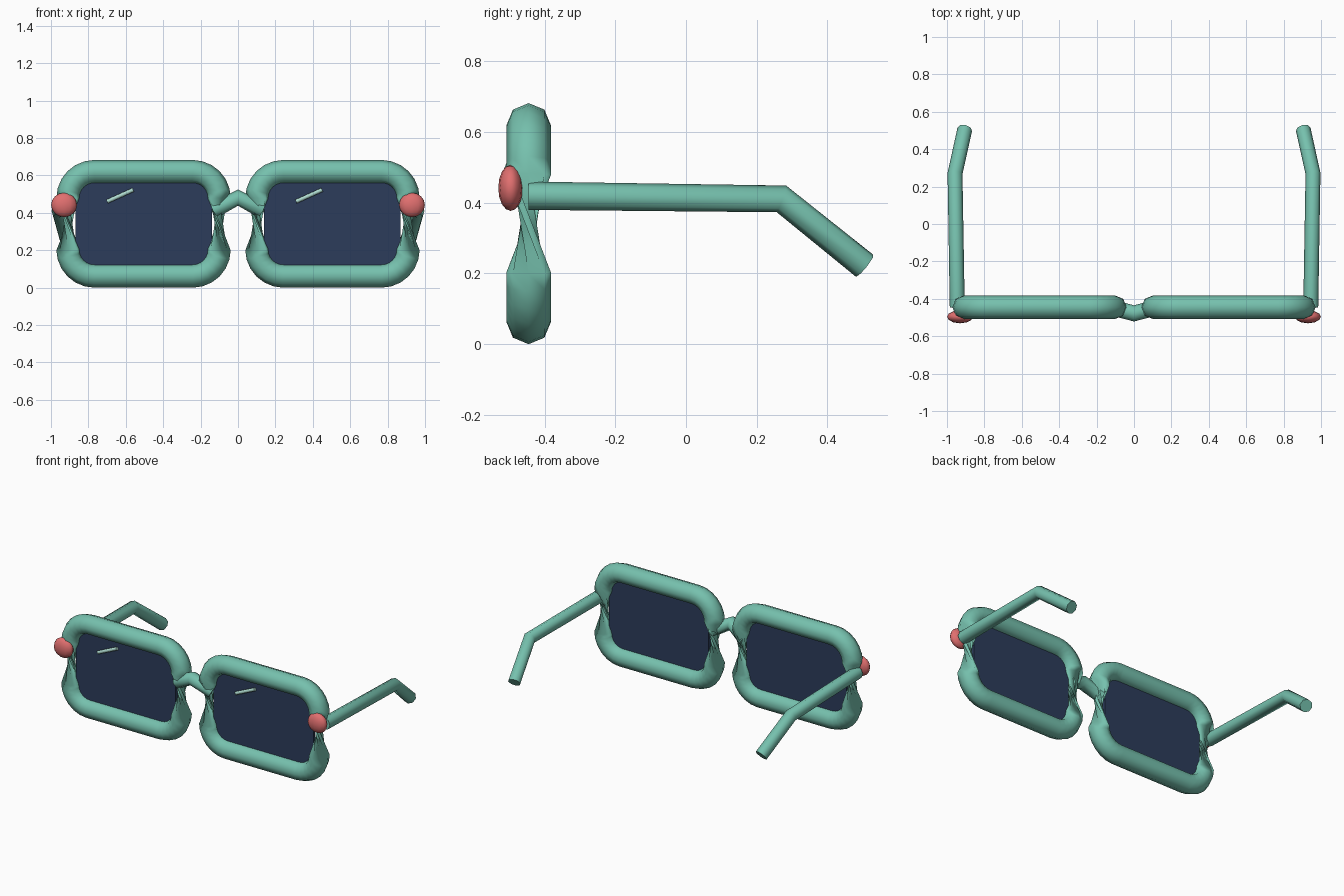
import bpy, bmesh
from math import cos, sin, pi, radians
from mathutils import Vector, Matrix

if "Cube" in bpy.data.objects:
    bpy.data.objects.remove(bpy.data.objects["Cube"])


def material(name, rgb):
    m = bpy.data.materials.new(name)
    m.diffuse_color = (*rgb, 1)
    m.use_nodes = True
    m.node_tree.nodes["Principled BSDF"].inputs["Base Color"].default_value = m.diffuse_color
    return m


GREEN = material("frame_green", (0.18, 0.53, 0.42))
NAVY = material("lens_navy", (0.025, 0.045, 0.105))
CORAL = material("hinge_coral", (0.75, 0.16, 0.16))
PALE = material("glint_pale", (0.42, 0.70, 0.62))


def finish(name, bm, mat, angle=55):
    bmesh.ops.recalc_face_normals(bm, faces=bm.faces)
    me = bpy.data.meshes.new(name)
    bm.to_mesh(me)
    bm.free()
    for p in me.polygons:
        p.use_smooth = True
    me.set_sharp_from_angle(angle=radians(angle))
    me.materials.append(mat)
    ob = bpy.data.objects.new(name, me)
    bpy.context.collection.objects.link(ob)
    return ob


def tube(name, pts, r, mat, cyclic=False, sides=8):
    """Sweep a round section along pts with z-up framing."""
    pts = [Vector(p) for p in pts]
    n = len(pts)
    bm = bmesh.new()
    rings = []
    for i, p in enumerate(pts):
        before = pts[i - 1] if (cyclic or i > 0) else None
        after = pts[(i + 1) % n] if (cyclic or i < n - 1) else None
        t = Vector()
        if before is not None:
            t += (p - before).normalized()
        if after is not None:
            t += (after - p).normalized()
        t.normalize()
        side = t.cross(Vector((0, 0, 1))).normalized()
        up = side.cross(t)
        rings.append([bm.verts.new(p + r * (side * cos(a) + up * sin(a)))
                      for a in (2 * pi * k / sides for k in range(sides))])
    for i in range(n if cyclic else n - 1):
        a, b = rings[i], rings[(i + 1) % n]
        for k in range(sides):
            j = (k + 1) % sides
            bm.faces.new((a[k], a[j], b[j], b[k]))
    if not cyclic:
        bm.faces.new(rings[0])
        bm.faces.new(rings[-1])
    return finish(name, bm, mat, 180 if cyclic else 55)


def rounded_rect(cx, y, cz, hx, hz, r, seg=6):
    pts = []
    for q, (sx, sz) in enumerate(((1, 1), (-1, 1), (-1, -1), (1, -1))):
        for k in range(seg + 1):
            a = (q + k / seg) * pi / 2
            pts.append((cx + sx * (hx - r) + r * cos(a), y,
                        cz + sz * (hz - r) + r * sin(a)))
    return pts


Y, Z = -0.445, 0.341
for s, label in ((-1, "left"), (1, "right")):
    cx = s * 0.505

    # rim: its z-up section turns over on the upright sides, pinching them
    tube(f"rim_{label}", rounded_rect(cx, Y, Z, 0.403, 0.278, 0.14), 0.063,
         GREEN, cyclic=True)

    # lens: thin rounded plate
    bm = bmesh.new()
    f = bm.faces.new([bm.verts.new(p) for p in
                      rounded_rect(cx, Y - 0.01, Z, 0.365, 0.24, 0.11)])
    ext = bmesh.ops.extrude_face_region(bm, geom=[f], use_keep_orig=True)
    bmesh.ops.translate(bm, vec=(0, 0.02, 0), verts=[
        v for v in ext["geom"] if isinstance(v, bmesh.types.BMVert)])
    finish(f"lens_{label}", bm, NAVY, 40)

    # glint bar on the lens, same slant on both sides
    gx = cx - 0.125
    tube(f"glint_{label}", [(gx - 0.07, -0.465, 0.46), (gx + 0.07, -0.465, 0.523)],
         0.011, PALE)

    # hinge button: squashed sphere
    bm = bmesh.new()
    bmesh.ops.create_uvsphere(
        bm, u_segments=12, v_segments=8, radius=1,
        matrix=Matrix.Translation((s * 0.93, -0.496, 0.442))
        @ Matrix.Diagonal((0.069, 0.035, 0.065, 1)))
    finish(f"hinge_{label}", bm, CORAL, 180)

    # temple arm with dropped ear tip
    tube(f"temple_{label}", [(s * 0.945, Y, 0.42), (s * 0.957, 0.27, 0.411),
                             (s * 0.905, 0.505, 0.222)], 0.04, GREEN)

# nose bridge
tube("bridge", [(-0.125, -0.445, 0.415), (0, -0.478, 0.481), (0.125, -0.445, 0.415)],
     0.043, GREEN)
